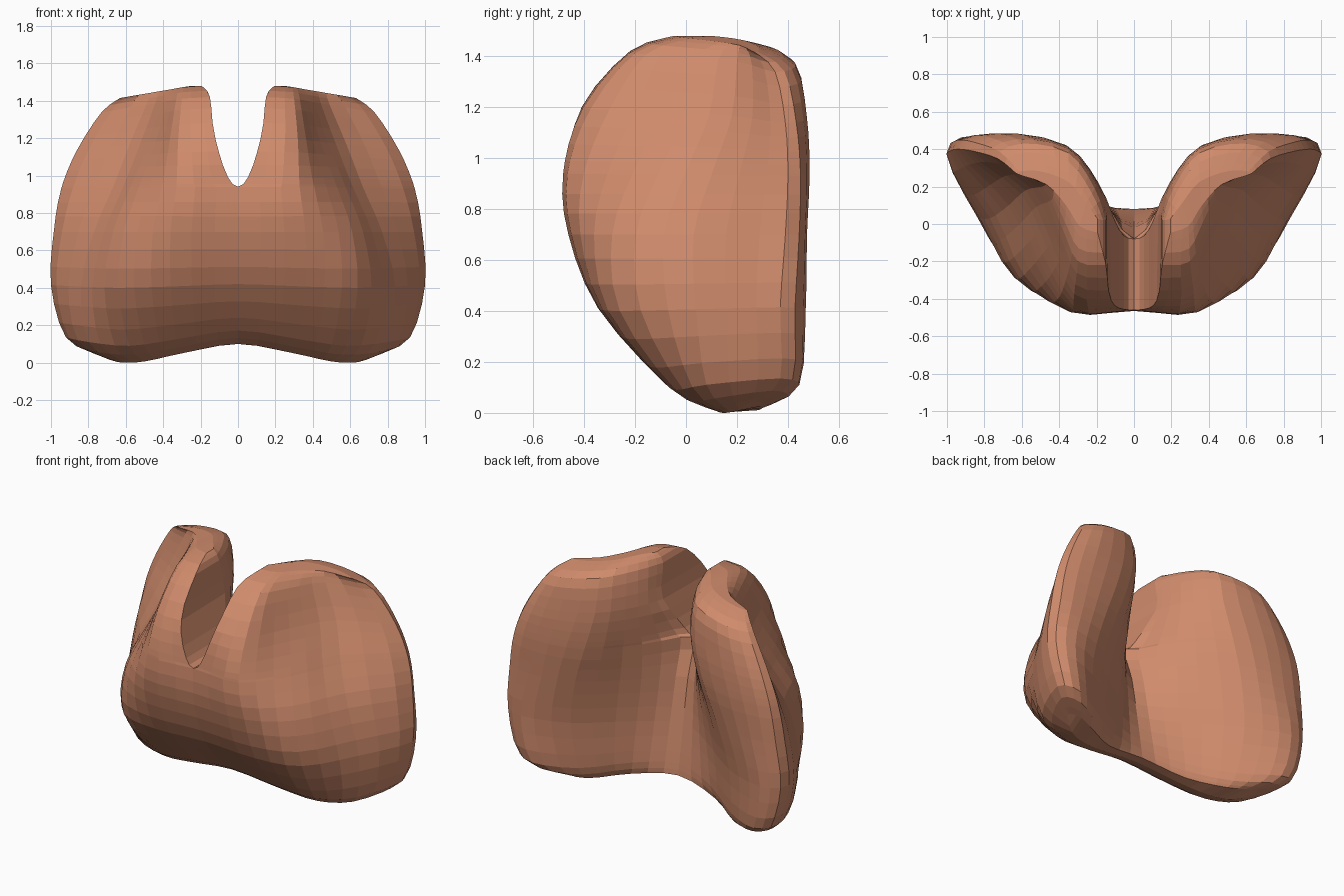
import bpy, bmesh, math

if "Cube" in bpy.data.objects:
    bpy.data.objects.remove(bpy.data.objects["Cube"])

# Half cross-sections from bottom to top: (x, y) running centre-outer -> side edge -> centre-inner
SECTIONS = [
    [(0, .02), (.3, .06), (.5, .12), (.64, .175), (.75, .27), (.68, .31), (.53, .26), (.3, .13), (0, .08)],
    [(0, -.12), (.33, -.09), (.58, -.04), (.80, .08), (.92, .37), (.8, .445), (.55, .32), (.28, .15), (0, .07)],
    [(0, -.34), (.36, -.34), (.64, -.26), (.84, .04), (1.0, .37), (.86, .47), (.57, .37), (.25, .15), (0, .03)],
    [(0, -.45), (.36, -.45), (.61, -.29), (.77, .03), (.985, .39), (.8, .475), (.51, .41), (.21, .16), (0, -.02)],
    [(0, -.46), (.33, -.465), (.53, -.21), (.67, .10), (.945, .40), (.75, .485), (.43, .43), (.19, .18), (0, -.08)],
    [(.12, -.41), (.32, -.375), (.44, -.10), (.58, .18), (.86, .39), (.68, .475), (.36, .42), (.19, .22), (.13, .05)],
    [(.15, -.22), (.30, -.20), (.38, -.03), (.49, .20), (.73, .35), (.60, .43), (.35, .38), (.21, .19), (.15, .02)],
]
HEIGHTS = [0, .09, .4, .7, .94, 1.2, 1.42, 1.48]
NOTCH = .94
EVEN = [0, 1 / 3, 2 / 3]
ROUND = [0, .06, .2, .45, .72]      # closer rows at the notch floor
NOTCH_ROW = 4 * len(EVEN)


def spline(pts, steps, mirrored=0):
    """Smooth curve through all points; mirrored = 1 makes both ends meet x = 0 squarely."""
    n = len(pts)

    def ghost(end, nxt):
        flip = (-nxt[0],) + tuple(nxt[1:])
        return tuple(e + (f - e) * mirrored for e, f in zip(end, flip))

    p = [ghost(pts[0], pts[1])] + list(pts) + [ghost(pts[-1], pts[-2])]
    out = []
    for i in range(n - 1):
        for t in steps(i):
            out.append(tuple(
                .5 * (2 * b + (c - a) * t + (2 * a - 5 * b + 4 * c - d) * t * t
                      + (3 * b - a - 3 * c + d) * t ** 3)
                for a, b, c, d in zip(*p[i:i + 4])))
    out.append(tuple(pts[-1]))
    return out


# Rounded top: shrink the last section towards its middle line
last = SECTIONS[-1]
cap = []
for i, (x, y) in enumerate(last):
    ox, oy = last[len(last) - 1 - i]
    mx, my = (x + ox) / 2, (y + oy) / 2
    x, y = mx + (x - mx) * .5, my + (y - my) * .5
    cap.append((.33 + (x - .33) * .75, .14 + (y - .14) * .62))


def place(x, y, z):
    """Arch the bottom edge and slope the top edge down to the sides."""
    low = max(0, 1 - z / .5)
    high = min(1, max(0, (z - .9) / .5))
    if z < .05:
        z += max(0, x - .6) ** 2 + 1.5 * max(0, y - .2) ** 2
    z += low * .05 * (1 + math.cos(math.pi * x / .6)) - high * .17 * max(0, x - .25)
    return (x, y, z)


sections = SECTIONS + [cap]
control = [[place(x, y, z) for x, y in row] for row, z in zip(sections, HEIGHTS)]
columns = [spline([row[i] for row in control], lambda s: ROUND if s == 4 else EVEN) for i in range(9)]
for col in (columns[0], columns[-1]):
    # U-shaped notch between the two wings
    for j, (x, y, z) in enumerate(col):
        if j <= NOTCH_ROW:
            x = 0
        else:
            x = max(x, .13 * min(1, max(0, z - NOTCH) / .3) ** .5)
        col[j] = (x, y, z)
grid = [spline([c[j] for c in columns], lambda s: EVEN, min(1, max(0, 1 - (j - NOTCH_ROW) / 4)))
        for j in range(len(columns[0]))]

# Half shell
bm = bmesh.new()
rows = [[bm.verts.new((max(0, x), y, max(0, z))) for x, y, z in r] for r in grid]
n = len(rows[0])
for j in range(len(rows) - 1):
    a, b = rows[j], rows[j + 1]
    for i in range(n - 1):
        bm.faces.new((a[i], a[i + 1], b[i + 1], b[i]))
    if j >= NOTCH_ROW:
        bm.faces.new((a[-1], a[0], b[0], b[-1]))   # notch wall
for r in (rows[0], rows[-1]):                       # bottom and top rims
    for i in range(n // 2):
        quad = [r[i], r[i + 1], r[n - 2 - i], r[n - 1 - i]]
        bm.faces.new(list(dict.fromkeys(quad)))

# Mirror to the other side and weld along the middle
geo = bmesh.ops.duplicate(bm, geom=bm.verts[:] + bm.edges[:] + bm.faces[:])["geom"]
for v in geo:
    if isinstance(v, bmesh.types.BMVert):
        v.co.x = -v.co.x
bmesh.ops.remove_doubles(bm, verts=bm.verts[:], dist=.0005)
bmesh.ops.recalc_face_normals(bm, faces=bm.faces[:])

mesh = bpy.data.meshes.new("shield_shell")
bm.to_mesh(mesh)
bm.free()
shell = bpy.data.objects.new("shield_shell", mesh)
bpy.context.collection.objects.link(shell)

mat = bpy.data.materials.new("warm salmon")
mat.diffuse_color = (.63, .26, .15, 1)
mat.use_nodes = True
mat.node_tree.nodes["Principled BSDF"].inputs["Base Color"].default_value = mat.diffuse_color
mesh.materials.append(mat)
